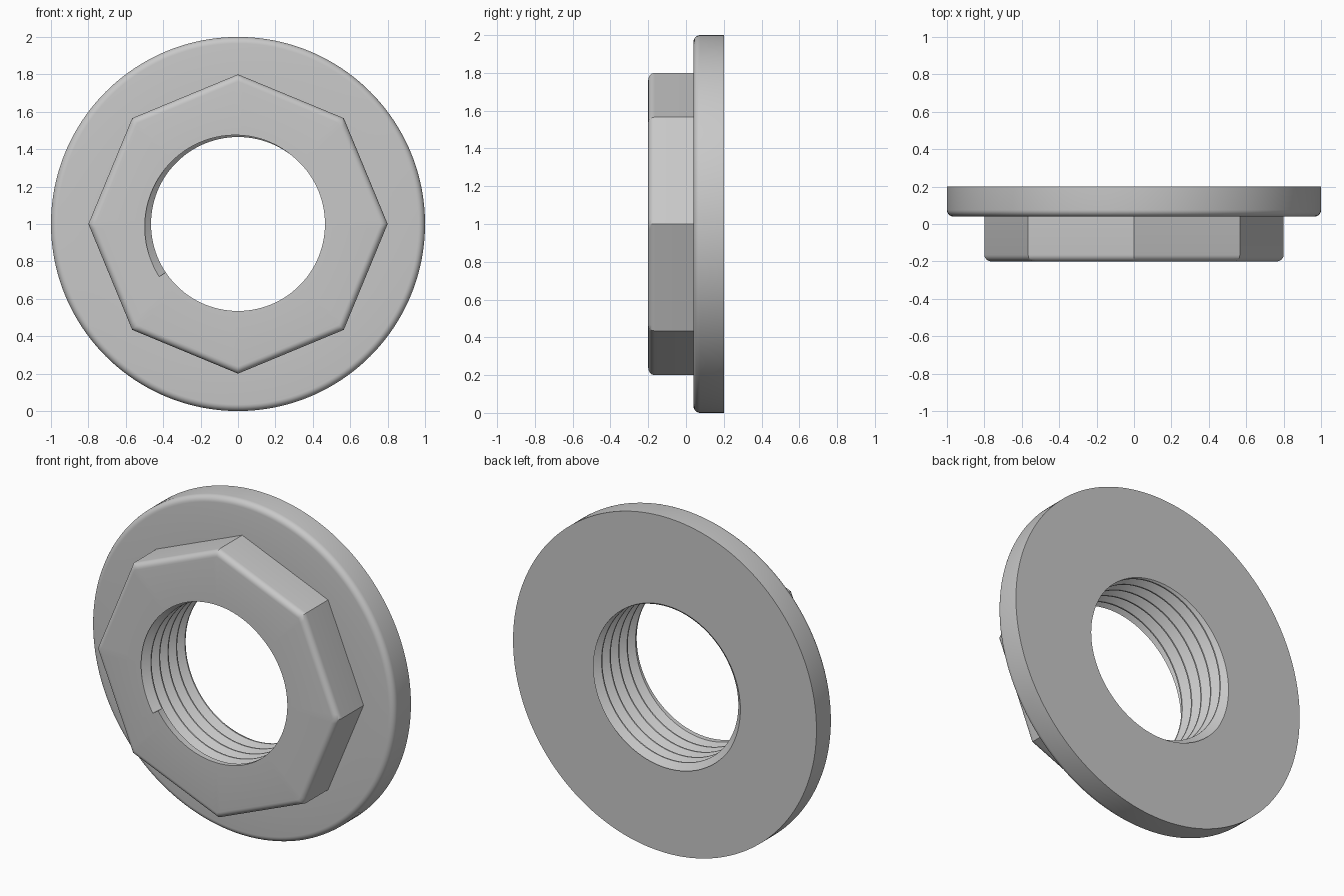
import bpy, bmesh, math

if "Cube" in bpy.data.objects:
    bpy.data.objects.remove(bpy.data.objects["Cube"])

COLS = 192                      # columns around the axis
START = math.radians(213.75)    # where the thread begins at the front
FRONT, STEP, BACK = -0.2, 0.04, 0.2
PITCH, BORE, DEPTH = 0.08, 0.465, 0.042
FLAT = 0.45                     # half width of the groove in pitches

steel = bpy.data.materials.new("grey_steel")
steel.use_nodes = True
grey = (0.58, 0.58, 0.58, 1)
steel.diffuse_color = grey
steel.node_tree.nodes["Principled BSDF"].inputs["Base Color"].default_value = grey


def bore_radius(t, y):
    """Bore radius at turn fraction t and depth y, with a V-shaped helical groove."""
    u = (y - FRONT) / PITCH - t
    k = round(u)
    groove = max(0, 1 - abs(u - k) / FLAT) if k >= 0 else 0
    return BORE + DEPTH * groove


def octagon(angle, corner):
    """Radius of an octagon with a corner on the x axis."""
    half = math.pi / 8
    return corner * math.cos(half) / math.cos(angle % (2 * half) - half)


def fillet(radius, y, size, steps=6):
    """Quarter-round from the side wall to the front face at y."""
    arc = [math.pi / 2 * i / steps for i in range(steps + 1)]
    return [(radius - size + size * math.cos(a), y + size - size * math.sin(a)) for a in arc]


def sweep(name, section, seam_shift=0):
    """Skin the (radius, y) section given for each turn fraction and angle."""
    bm = bmesh.new()
    columns = []
    for i in range(COLS + 1):
        t = i / COLS
        a = START - t * 2 * math.pi
        columns.append([bm.verts.new((r * math.cos(a), y, 1 + r * math.sin(a)))
                        for r, y in section(t, a)])
    pairs = list(zip(columns, columns[1:]))
    if seam_shift:              # close the start of the thread
        pairs.append((columns[-1][:-seam_shift], columns[0][seam_shift:]))
    for left, right in pairs:
        for j in range(len(left) - 1):
            bm.faces.new((left[j], left[j + 1], right[j + 1], right[j]))
    bmesh.ops.remove_doubles(bm, verts=bm.verts, dist=1e-5)
    mesh = bpy.data.meshes.new(name)
    bm.to_mesh(mesh)
    bm.free()
    mesh.materials.append(steel)
    part = bpy.data.objects.new(name, mesh)
    bpy.context.collection.objects.link(part)
    bpy.ops.object.select_all(action="DESELECT")
    part.select_set(True)
    bpy.context.view_layer.objects.active = part
    bpy.ops.object.shade_smooth_by_angle(angle=math.radians(30))


# Round flange with a flat back and a rounded front rim
def flange_section(t, a):
    return [(bore_radius(t, BACK), BACK), (1, BACK)] + fillet(1, STEP, 0.035) + [(0.7, STEP)]


# Eight-sided body with a rounded front edge
def body_section(t, a):
    scale = octagon(a, 1)
    apothem = 0.8 * math.cos(math.pi / 8)
    edge = [(r / math.cos(math.pi / 8) * scale, y) for r, y in fillet(apothem, FRONT, 0.035)]
    return [(0.8 * scale, STEP)] + edge + [(bore_radius(t, FRONT), FRONT)]


# Threaded bore, trimmed flush with both faces
def bore_section(t, a):
    rows = []
    for turn in range(-1, 7):
        for phase in (0, FLAT, 1 - FLAT):
            y = min(BACK, max(FRONT, FRONT + (turn + phase + t) * PITCH))
            rows.append((bore_radius(t, y), y))
    return rows


sweep("flange", flange_section)
sweep("octagonal_body", body_section)
sweep("threaded_bore", bore_section, seam_shift=3)
